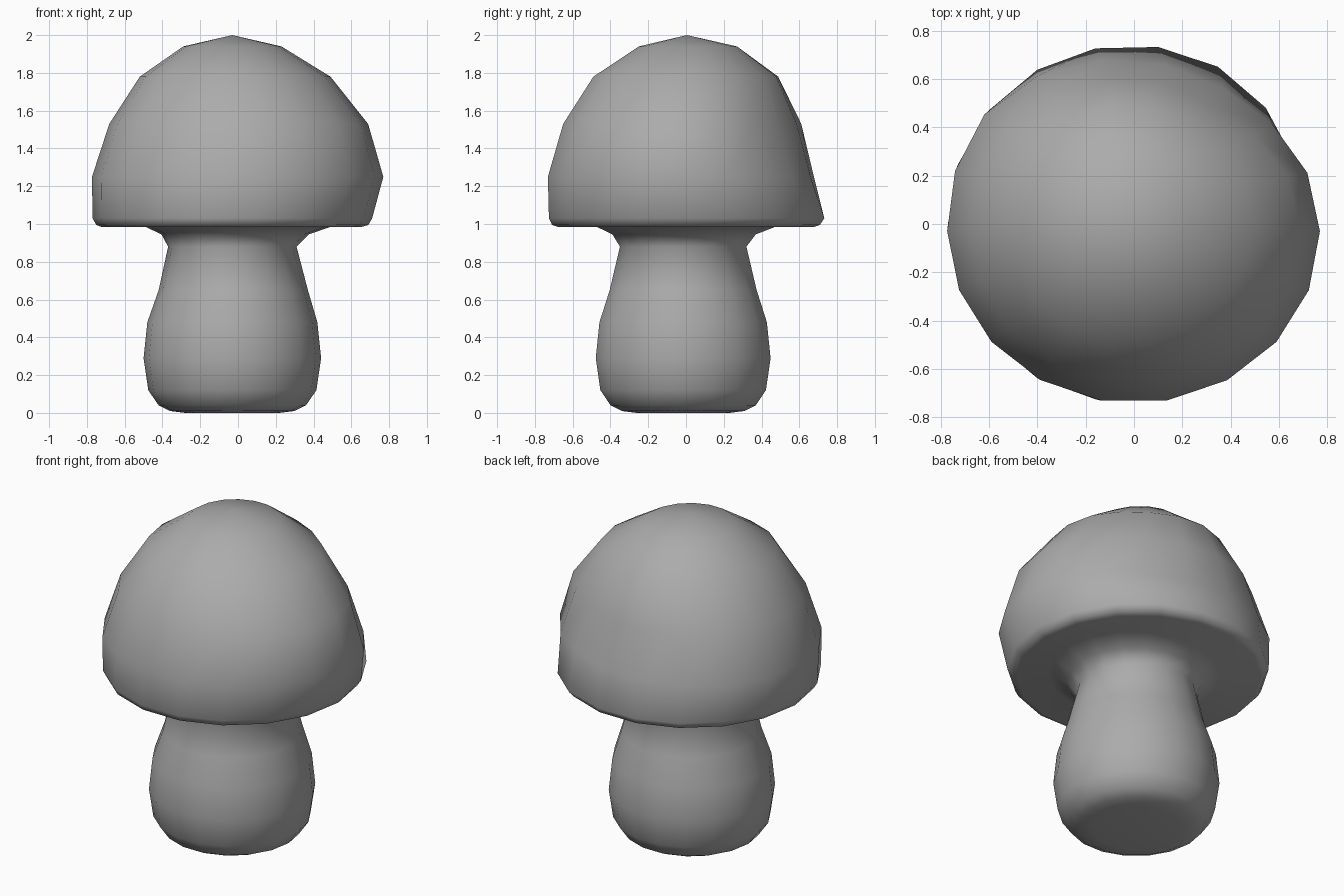
import bpy, bmesh
from math import cos, sin, tau, exp, degrees

SIDES = 18

# Slightly uneven rings, bottom to top:
# centre x, centre y, radius x, radius y, height, dent (back right), bulge (back left)
RINGS = [
    # stem
    (-0.03, -0.015, 0.25, 0.25, 0.00, 0, 0),
    (-0.03, -0.015, 0.33, 0.33, 0.01, 0, 0),
    (-0.03, -0.015, 0.39, 0.39, 0.04, 0, 0),
    (-0.03, -0.015, 0.445, 0.445, 0.12, 0, 0),
    (-0.03, -0.015, 0.47, 0.47, 0.29, 0, 0),
    (-0.03, -0.015, 0.45, 0.45, 0.48, 0, 0),
    (-0.025, -0.015, 0.395, 0.395, 0.65, 0, 0),
    (-0.03, -0.015, 0.34, 0.34, 0.88, 0, 0),
    # fillet and underside of the cap
    (-0.015, -0.01, 0.39, 0.385, 0.945, 0, 0),
    (0.0, 0.0, 0.49, 0.48, 0.985, 0, 0),
    (-0.035, 0.0, 0.69, 0.69, 0.985, 0, 0),
    # cap
    (-0.03, 0.0, 0.72, 0.72, 0.995, 0, 0),
    (-0.03, 0.0, 0.74, 0.737, 1.03, -0.015, 0),
    (0.0, -0.03, 0.77, 0.712, 1.25, 0.03, 0.04),
    (0.005, -0.02, 0.685, 0.64, 1.53, 0.055, 0.02),
    (-0.015, 0.0, 0.505, 0.498, 1.78, 0.03, 0),
    (-0.03, 0.01, 0.26, 0.264, 1.94, 0, 0),
]


def ring_point(i, cx, cy, rx, ry, z, dent, bulge):
    a = tau * i / SIDES
    d = degrees(a)
    k = bulge * exp(-((d - 135) / 28) ** 2) - dent * exp(-((d - 55) / 28) ** 2)
    return cx + (rx + k) * cos(a), cy + (ry + k) * sin(a), z


bm = bmesh.new()
loops = [[bm.verts.new(ring_point(i, *ring)) for i in range(SIDES)] for ring in RINGS]

# Skin between neighbouring rings
for low, high in zip(loops, loops[1:]):
    for i in range(SIDES):
        j = (i + 1) % SIDES
        bm.faces.new((low[i], low[j], high[j], high[i]))

# Flat base and pointed crown
bm.faces.new(loops[0][::-1])
tip = bm.verts.new((-0.03, 0.005, 2.0))
for i in range(SIDES):
    bm.faces.new((loops[-1][i], loops[-1][(i + 1) % SIDES], tip))

bmesh.ops.recalc_face_normals(bm, faces=bm.faces[:])
for f in bm.faces:
    f.smooth = True

mesh = bpy.data.meshes.new("mushroom")
bm.to_mesh(mesh)
bm.free()

# Darker grey surface
grey = bpy.data.materials.new("dark_grey")
grey.diffuse_color = (0.41, 0.41, 0.41, 1)
mesh.materials.append(grey)
bpy.context.collection.objects.link(bpy.data.objects.new("mushroom", mesh))
